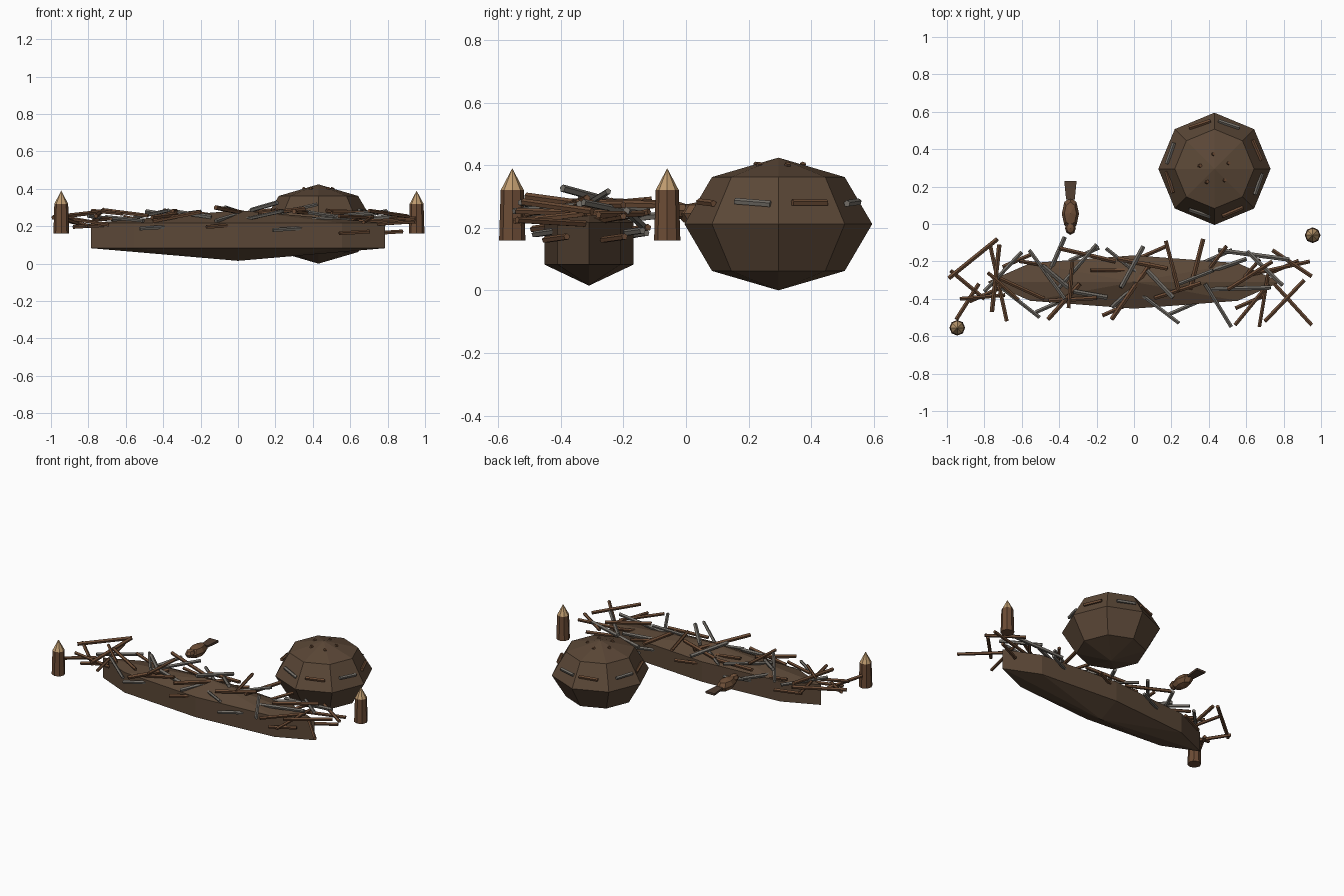
import bpy, math, random
from mathutils import Vector

if "Cube" in bpy.data.objects:
    bpy.data.objects.remove(bpy.data.objects["Cube"])

random.seed(4)


def material(name, r, g, b):
    m = bpy.data.materials.new(name)
    m.diffuse_color = (r, g, b, 1)
    m.use_nodes = True
    m.node_tree.nodes["Principled BSDF"].inputs["Base Color"].default_value = m.diffuse_color
    return m


MUD = material("mud", 0.105, 0.064, 0.038)
BARK = material("bark", 0.15, 0.072, 0.036)
GREY = material("weathered_wood", 0.17, 0.155, 0.135)
CUT = material("cut_wood", 0.52, 0.33, 0.16)
FUR = material("fur", 0.16, 0.08, 0.04)
TAIL = material("tail_skin", 0.085, 0.05, 0.032)


def finish(name, mat):
    o = bpy.context.object
    o.name = name
    o.data.materials.append(mat)
    return o


def ball(name, loc, scale, mat, seg=8, rings=4):
    bpy.ops.mesh.primitive_uv_sphere_add(segments=seg, ring_count=rings, radius=1, location=loc)
    bpy.context.object.scale = scale
    return finish(name, mat)


def post(name, x, y, z0, z1, r0, r1, mat, sides=8):
    bpy.ops.mesh.primitive_cone_add(vertices=sides, radius1=r0, radius2=r1, depth=z1 - z0,
                                    location=(x, y, (z0 + z1) / 2))
    return finish(name, mat)


def stick(name, a, b, r, mat):
    a, b = Vector(a), Vector(b)
    bpy.ops.mesh.primitive_cylinder_add(vertices=5, radius=r, depth=(b - a).length,
                                        location=(a + b) / 2,
                                        rotation=(b - a).to_track_quat('Z', 'Y').to_euler())
    return finish(name, mat)


# mud dam and lodge
ball("dam_mound", (0, -0.31, 0.15), (0.906, 0.1645, 0.135), MUD, 8, 3)
ball("lodge_mound", (0.43, 0.295, 0.212), (0.3, 0.3, 0.212), MUD)

# gnawed stumps
for x, y in ((-0.945, -0.555), (0.955, -0.06)):
    post("stump", x, y, 0.16, 0.32, 0.042, 0.037, BARK)
    post("stump_point", x, y, 0.32, 0.39, 0.037, 0.0, CUT)

# beaver: body, head, nose, flat tail
ball("beaver_body", (-0.34, 0.055, 0.245), (0.046, 0.088, 0.04), FUR, 8, 4)
ball("beaver_head", (-0.34, -0.022, 0.255), (0.029, 0.036, 0.028), FUR, 8, 4)
bpy.ops.mesh.primitive_cube_add(size=1, location=(-0.34, 0.18, 0.247))
tail = finish("beaver_tail", TAIL)
for v in tail.data.vertices:
    v.co.x *= 0.066 if v.co.y > 0 else 0.046
    v.co.y *= 0.1
    v.co.z *= 0.014

# sticks laid over the dam: plan start and end
brown = [(-.95, -.51, -.83, -.32), (-.98, -.25, -.80, -.40), (-.99, -.29, -.73, -.08),
         (-.77, -.11, -.68, -.52), (-.93, -.40, -.69, -.38), (-.76, -.47, -.72, -.11),
         (-.72, -.29, -.48, -.40), (-.46, -.51, -.29, -.32), (-.40, -.13, -.10, -.20),
         (-.35, -.45, -.33, -.20), (-.12, -.51, .09, -.21), (.17, -.09, .24, -.36),
         (.37, -.08, .30, -.35), (.50, -.35, .74, -.20), (.54, -.54, .72, -.32),
         (.67, -.55, .72, -.25), (.75, -.32, .95, -.54), (.74, -.14, .95, -.28),
         (.70, -.52, .91, -.30), (.62, -.27, .94, -.20)]
grey = [(-.60, -.15, -.80, -.36), (-.56, -.14, -.37, -.40), (-.37, -.07, -.48, -.32),
        (-.20, -.11, -.40, -.34), (-.15, -.13, .09, -.32), (.05, -.12, -.07, -.34),
        (.03, -.37, .24, -.53), (.45, -.14, .83, -.19), (.38, -.35, .73, -.34),
        (.38, -.32, .52, -.55)]


def lay(name, x1, y1, x2, y2, mat):
    mx, my = (x1 + x2) / 2, (y1 + y2) / 2
    over = max(0, 1 - abs(my + 0.31) / 0.16) * max(0, 1 - abs(mx) / 0.9)
    z = 0.235 + 0.06 * over + random.uniform(-0.02, 0.03)
    t = random.uniform(-0.025, 0.025)
    stick(name, (x1, y1, z - t), (x2, y2, z + t), random.uniform(0.010, 0.013), mat)


for s in brown:
    lay("dam_stick", *s, BARK)
for s in grey:
    lay("dam_stick_grey", *s, GREY)

# looser filler sticks along the crest
for i in range(16):
    x = -0.7 + 1.4 * i / 15
    y = -0.31 + random.uniform(-0.12, 0.1)
    ang = random.uniform(-1.0, 1.0)
    h = random.uniform(0.09, 0.14)
    dx, dy = h * math.cos(ang), h * math.sin(ang)
    lay("crest_stick", x - dx, y - dy, x + dx, y + dy, (BARK, GREY)[i % 2])

# low sticks poking from the dam flanks
for i in range(10):
    x = -0.8 + 1.6 * i / 9
    side = (-1, 1)[i % 2]
    y = -0.31 + side * 0.15 * math.sqrt(1 - (x / 0.92) ** 2)
    z = random.uniform(0.16, 0.2)
    stick("flank_stick", (x - 0.08, y - 0.03, z), (x + 0.08, y + 0.04, z + 0.01), 0.011,
          (BARK, GREY)[i // 2 % 2])

# sticks pressed into the lodge sides
for i in range(8):
    a = math.radians(22.5 + 45 * i + random.uniform(-6, 6))
    p = Vector((0.43 + 0.25 * math.cos(a), 0.295 + 0.25 * math.sin(a), 0.28))
    d = Vector((-math.sin(a), math.cos(a), random.uniform(-0.2, 0.2))) * 0.06
    stick("lodge_stick", p - d, p + d, 0.011, (BARK, GREY)[i % 2])
for i in range(5):
    a = i * 1.26 + 0.4
    p = Vector((0.43 + 0.08 * math.cos(a), 0.295 + 0.08 * math.sin(a), 0.39))
    stick("lodge_top_stick", p - Vector((0.02, 0.01, 0.03)), p + Vector((0.004, 0, 0.016)), 0.01, BARK)
